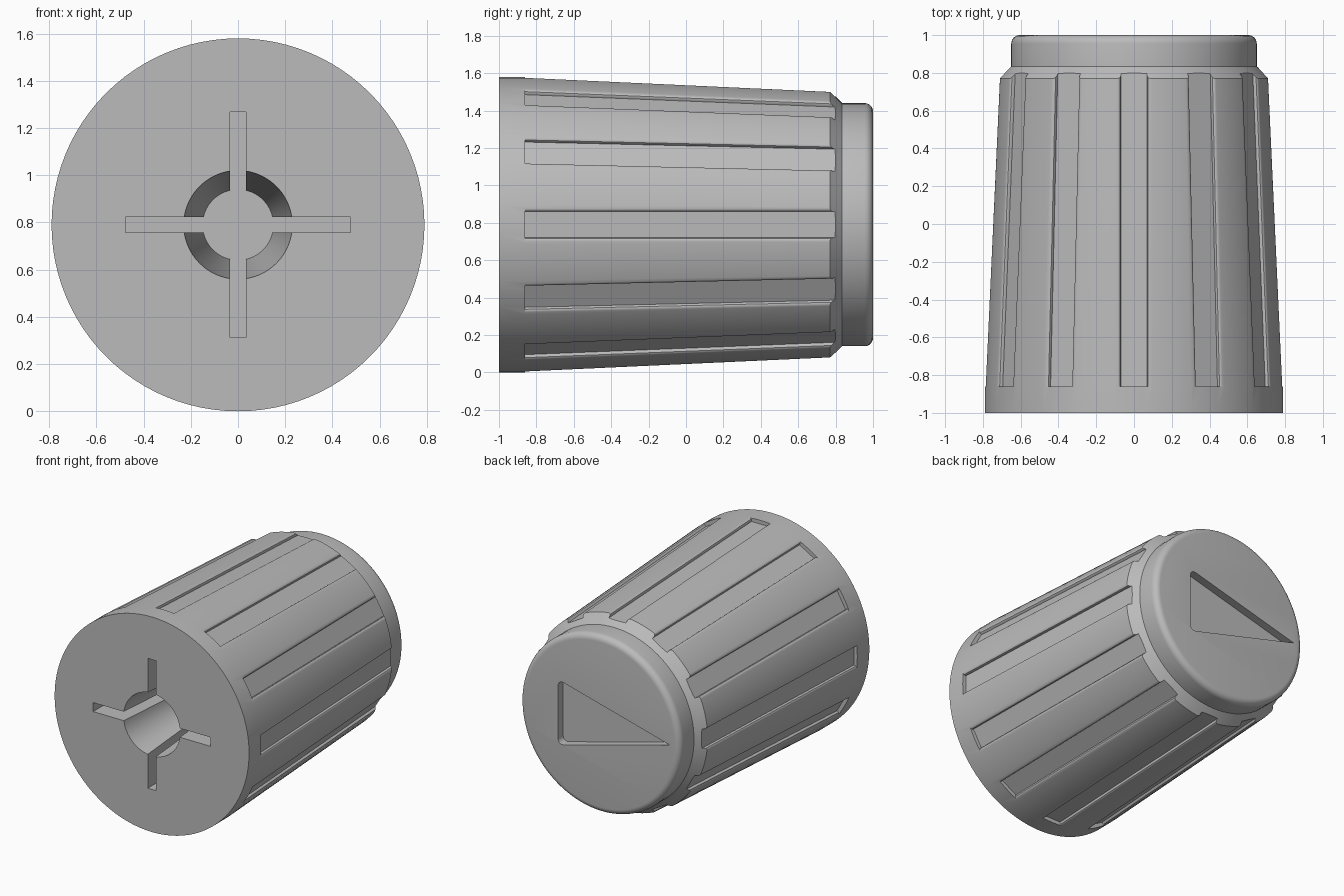
import bpy, bmesh
from math import sin, cos, pi, radians, atan2
from mathutils import Matrix, Vector

if "Cube" in bpy.data.objects:
    bpy.data.objects.remove(bpy.data.objects["Cube"])

AXIS = 0.79          # height of the turning axis
SIDES = 96

grey = bpy.data.materials.new("plain_grey")
grey.use_nodes = True
grey.diffuse_color = (0.5, 0.5, 0.5, 1)
grey.node_tree.nodes["Principled BSDF"].inputs["Base Color"].default_value = (0.5, 0.5, 0.5, 1)


def ring(radius, y):
    steps = [2 * pi * i / SIDES for i in range(SIDES)]
    return [Vector((radius * sin(a), y, radius * cos(a))) for a in steps]


def section(outline, y):
    return [Vector((x, y, z)) for x, z in outline]


def loft(name, loops, turns=(0,)):
    """Skin closed loops into a capped solid, repeated at each turn about the axis."""
    bm = bmesh.new()
    for turn in turns:
        rot = Matrix.Translation((0, 0, AXIS)) @ Matrix.Rotation(turn, 4, 'Y')
        rows = [[bm.verts.new(rot @ p) for p in loop] for loop in loops]
        n = len(rows[0])
        for a, b in zip(rows, rows[1:]):
            for i in range(n):
                j = (i + 1) % n
                bm.faces.new((a[i], a[j], b[j], b[i]))
        bm.faces.new(rows[0])
        bm.faces.new(rows[-1])
    bmesh.ops.recalc_face_normals(bm, faces=bm.faces)
    mesh = bpy.data.meshes.new(name)
    bm.to_mesh(mesh)
    bm.free()
    mesh.materials.append(grey)
    obj = bpy.data.objects.new(name, mesh)
    bpy.context.collection.objects.link(obj)
    return obj


# Tapered body with chamfered shoulder and rounded end cap
profile = [(0.79, -1), (0.79, -0.86), (0.715, 0.77), (0.655, 0.83), (0.65, 0.835)]
fillet = 0.045
for k in range(7):
    a = k / 6 * pi / 2
    profile.append((0.65 - fillet + fillet * cos(a), 1 - fillet + fillet * sin(a)))
body = loft("knob_body", [ring(r, y) for r, y in profile])

# Twelve grip grooves with softened upper edges
half = [(0.07, -0.028), (0.07, -0.018), (0.073, -0.011), (0.079, -0.007),
        (0.088, -0.005), (0.11, -0.004), (0.11, 0.06)]
shape = half + [(-x, d) for x, d in reversed(half)]


def groove_loop(y):
    surface = 0.79 - 0.046 * (y + 0.86)
    return section([(x, surface + d) for x, d in shape], y)


grooves = loft("groove_cutter", [groove_loop(-0.86), groove_loop(0.9)],
               [i * pi / 6 for i in range(12)])

# Tapered socket and crossed slots in the front face
socket = loft("socket_cutter", [ring(0.238, -1.1), ring(0.15, 0)])
bar = [(-0.033, -0.477), (0.033, -0.477), (0.033, 0.477), (-0.033, 0.477)]
slots = [loft("slot_cutter", [section(bar, -1.1), section(bar, 0)], [t]) for t in (0, pi / 2)]

# Sunken triangular pointer in the end cap
base, tip, height, rad = 0.34, -0.57, 0.24, 0.035
slope = atan2(height, base - tip)
cx = base - rad
cz = (cx - tip) * height / (base - tip) - rad / cos(slope)
arc = [(cx + rad * cos(a), cz + rad * sin(a))
       for a in [k / 5 * (pi / 2 + slope) for k in range(6)]]
pointer_outline = [(x, -z) for x, z in reversed(arc)] + arc + [(tip, 0)]
pointer = loft("pointer_cutter", [section(pointer_outline, 0.94), section(pointer_outline, 1.1)])

# Cut everything out of the body, then drop the cutters
bpy.context.view_layer.objects.active = body
for cutter in [grooves, socket, *slots, pointer]:
    cutter.hide_render = True
    mod = body.modifiers.new("cut", 'BOOLEAN')
    mod.operation = 'DIFFERENCE'
    mod.solver = 'EXACT'
    mod.object = cutter
    bpy.ops.object.modifier_apply(modifier=mod.name)
    bpy.data.objects.remove(cutter)

bpy.ops.object.select_all(action='DESELECT')
body.select_set(True)
bpy.ops.object.shade_smooth_by_angle(angle=radians(30))
